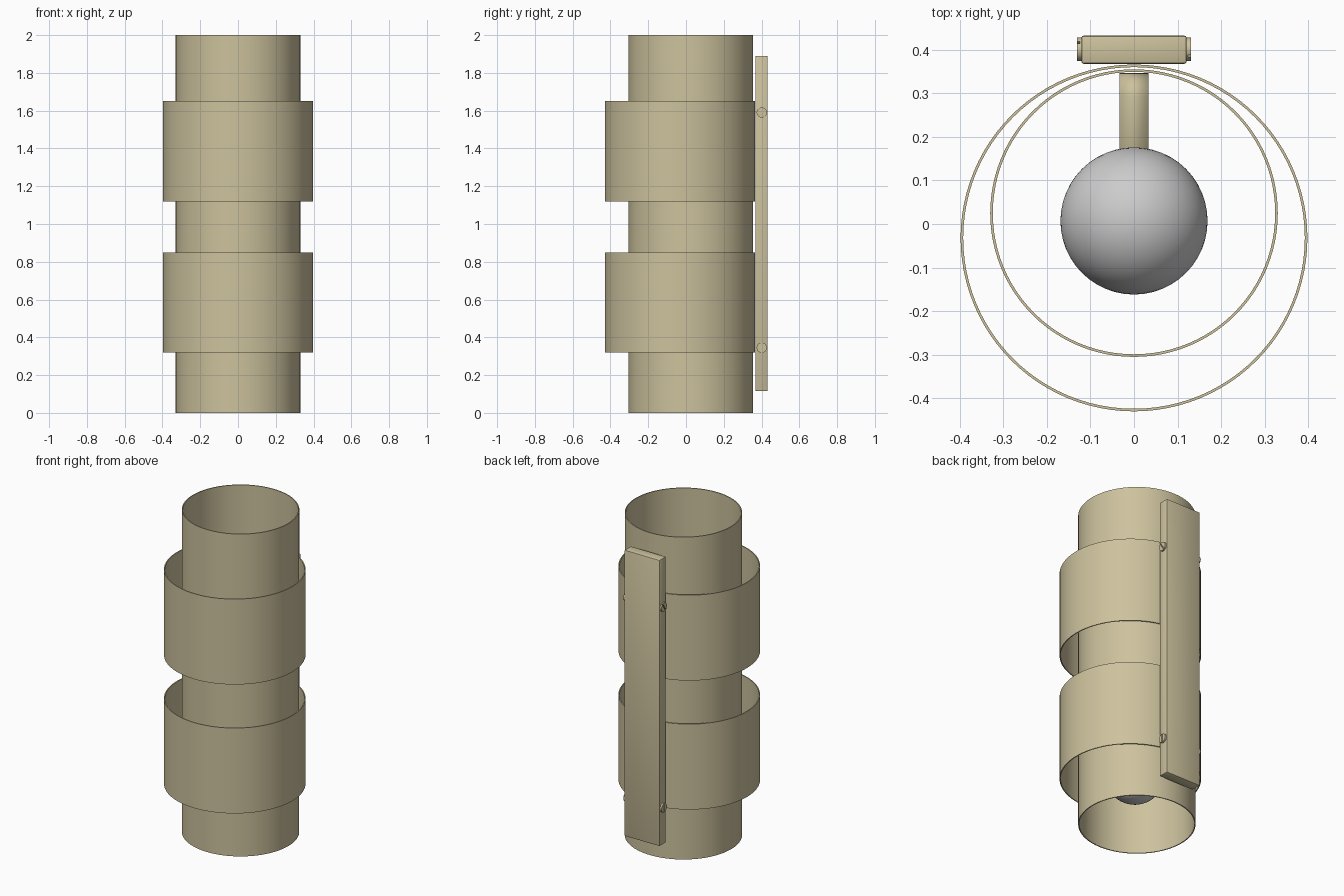
import bpy, bmesh, math
from mathutils import Matrix

if "Cube" in bpy.data.objects:
    bpy.data.objects.remove(bpy.data.objects["Cube"])

brass = bpy.data.materials.new("brass")
brass.diffuse_color = (0.61, 0.54, 0.34, 1)
brass.use_nodes = True
brass.node_tree.nodes["Principled BSDF"].inputs["Base Color"].default_value = brass.diffuse_color
MID_Z = 0.985      # mirror height of the up / down lamps
BULB_Y = 0.007


def finish(name, bm, mat=brass, smooth=True):
    bmesh.ops.recalc_face_normals(bm, faces=bm.faces)
    me = bpy.data.meshes.new(name)
    bm.to_mesh(me)
    bm.free()
    ob = bpy.data.objects.new(name, me)
    bpy.context.collection.objects.link(ob)
    if mat:
        me.materials.append(mat)
    if smooth:
        bpy.ops.object.select_all(action='DESELECT')
        ob.select_set(True)
        bpy.context.view_layer.objects.active = ob
        bpy.ops.object.shade_smooth_by_angle(angle=math.radians(35))
    return ob


def revolve(name, profile, y, closed=False, mat=brass, steps=96):
    """Spin an (r, z) profile about a vertical axis at (0, y)."""
    bm = bmesh.new()
    vs = [bm.verts.new((r, 0, z)) for r, z in profile]
    pairs = list(zip(vs, vs[1:])) + ([(vs[-1], vs[0])] if closed else [])
    es = [bm.edges.new(p) for p in pairs]
    bmesh.ops.spin(bm, geom=vs + es, cent=(0, 0, 0), axis=(0, 0, 1),
                   angle=math.tau, steps=steps)
    bmesh.ops.remove_doubles(bm, verts=bm.verts, dist=1e-5)
    bmesh.ops.translate(bm, verts=bm.verts, vec=(0, y, 0))
    return finish(name, bm, mat)


def tube(name, r, y, z0, z1, t=0.006):
    return revolve(name, [(r, z0), (r, z1), (r - t, z1), (r - t, z0)], y, True)


# Inner tube and the two eccentric outer bands
tube("inner_tube", 0.33, 0.025, 0, 2)
tube("lower_band", 0.398, -0.032, 0.32, 0.85)
tube("upper_band", 0.398, -0.032, 1.12, 1.65)

# Wall plate with softened edges
bm = bmesh.new()
bmesh.ops.create_cube(bm, size=1, matrix=Matrix.Translation((0, 0.4, 1.0025))
                      @ Matrix.Diagonal((0.242, 0.065, 1.775, 1)))
bmesh.ops.bevel(bm, geom=bm.edges[:], offset=0.006, segments=2,
                profile=0.5, affect='EDGES')
finish("wall_plate", bm)


# Slotted side screws: a base disc with two half-round lips
def screw(name, side, z, turn):
    bm = bmesh.new()
    r, gap = 0.027, 0.003
    a0 = math.asin(gap / r)
    half = [(r * math.cos(a0 + (math.pi - 2 * a0) * i / 12),
             r * math.sin(a0 + (math.pi - 2 * a0) * i / 12)) for i in range(13)]
    disc = [(r * math.cos(math.tau * i / 28), r * math.sin(math.tau * i / 28))
            for i in range(28)]
    shapes = [(disc, 0.115, 0.124), (half, 0.124, 0.131),
              ([(-a, -b) for a, b in half], 0.124, 0.131)]
    for pts, h0, h1 in shapes:
        f = bm.faces.new([bm.verts.new((a, b, h0)) for a, b in pts])
        ext = bmesh.ops.extrude_face_region(bm, geom=[f], use_keep_orig=True)
        top = [v for v in ext["geom"] if isinstance(v, bmesh.types.BMVert)]
        bmesh.ops.translate(bm, verts=top, vec=(0, 0, h1 - h0))
    bm.transform(Matrix.Translation((0, 0.401, z))
                 @ Matrix.Rotation(side * math.pi / 2, 4, 'Y')
                 @ Matrix.Rotation(turn, 4, 'Z'))
    finish(name, bm)


for side, word in ((1, "right"), (-1, "left")):
    screw(f"lower_{word}_screw", side, 0.345, 0)
    screw(f"upper_{word}_screw", side, 1.59, 0.6)

# Bent strap bracket inside the tube, carrying both sockets
top, back, bend = 0.22, 0.346, 0.055
arm = [(-0.04, top)] + [(back - bend + bend * math.sin(a), top - bend + bend * math.cos(a))
                        for a in (math.pi / 2 * i / 8 for i in range(9))]
path = arm + [(y, -h) for y, h in reversed(arm)]
bm = bmesh.new()
rows = [[bm.verts.new((x, y, MID_Z + h)) for x in (-0.033, 0.033)] for y, h in path]
for p, q in zip(rows, rows[1:]):
    bm.faces.new((p[0], p[1], q[1], q[0]))
bmesh.ops.recalc_face_normals(bm, faces=bm.faces)
strap = finish("bracket_strap", bm)
# pick the offset direction that thickens towards the inside of the bend
sol = strap.modifiers.new("thickness", 'SOLIDIFY')
sol.thickness = 0.014
sol.offset = -1 if strap.data.polygons[len(strap.data.polygons) // 2].normal.y > 0 else 1

# Socket and globe bulb at each end
R, C = 0.169, 0.655
for s, word in ((1, "upper"), (-1, "lower")):
    socket = [(0, 0.215), (0.06, 0.215), (0.065, 0.22), (0.065, 0.37),
              (0.06, 0.375), (0, 0.375)]
    revolve(f"{word}_socket", [(r, MID_Z + s * h) for r, h in socket], BULB_Y, steps=48)
    globe = [(R * math.sin(a), C + R * math.cos(a))
             for a in (math.radians(150) * i / 26 for i in range(27))]
    globe += [(0.066, 0.475), (0.054, 0.44), (0.05, 0.375), (0, 0.375)]
    globe[0] = (0, C + R)
    revolve(f"{word}_bulb", [(r, MID_Z + s * h) for r, h in globe], BULB_Y,
            mat=None, steps=48)
